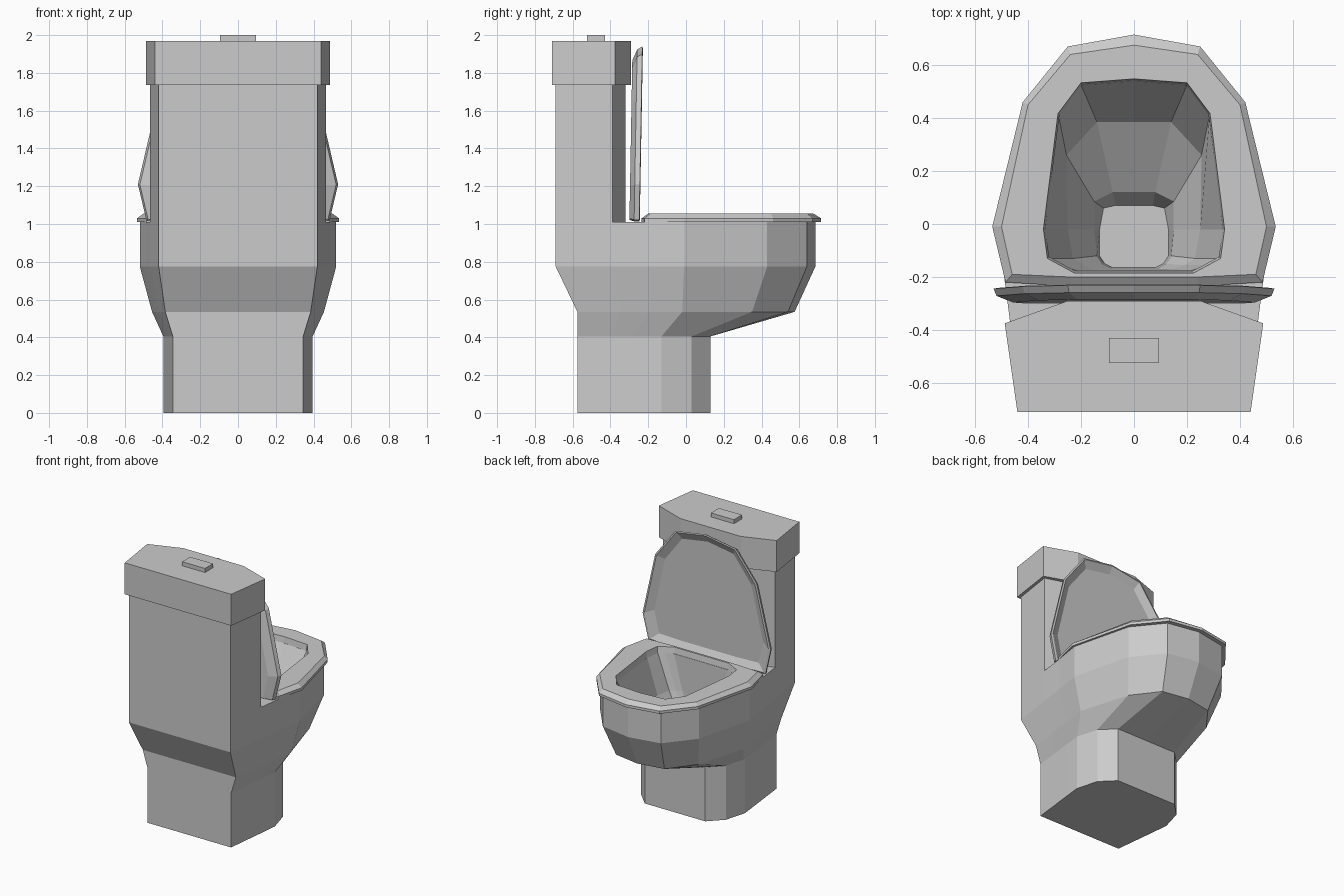
import bpy, bmesh

if "Cube" in bpy.data.objects:
    bpy.data.objects.remove(bpy.data.objects["Cube"])


def mirror(half):
    """Close a right-hand half outline (front to back) by mirroring it across x = 0."""
    return half + [(-x, v) for x, v in reversed(half) if x > 0]


def level(half, z):
    """Horizontal ring at height z."""
    return [(x, y, z) for x, y in mirror(half)]


def scaled(half, sx, sv, centre):
    return [(x * sx, centre + (v - centre) * sv) for x, v in half]


def loft(name, rings, closed=False):
    """Skin consecutive rings; cap the ends, or join last to first if closed."""
    bm = bmesh.new()
    vs = [[bm.verts.new(p) for p in r] for r in rings]
    n = len(vs[0])
    pairs = list(zip(vs, vs[1:]))
    if closed:
        pairs.append((vs[-1], vs[0]))
    else:
        bm.faces.new(vs[0])
        bm.faces.new(vs[-1])
    for a, b in pairs:
        for i in range(n):
            j = (i + 1) % n
            bm.faces.new((a[i], a[j], b[j], b[i]))
    bmesh.ops.recalc_face_normals(bm, faces=bm.faces[:])
    me = bpy.data.meshes.new(name)
    bm.to_mesh(me)
    bm.free()
    ob = bpy.data.objects.new(name, me)
    bpy.context.collection.objects.link(ob)
    return ob


# Pedestal and bowl: up the outside, over the rim, down the inside
base = [(0, .13), (.25, .13), (.35, .03), (.395, -.13), (.38, -.27), (.365, -.4), (.345, -.575)]
belly = [(0, .575), (.2, .54), (.345, .35), (.455, -.02), (.435, -.2), (.415, -.35), (.385, -.575)]
outer = [(0, .685), (.24, .64), (.41, .43), (.52, -.01), (.49, -.2), (.465, -.39), (.42, -.69)]
rim = [(0, .54), (.2, .525), (.285, .41), (.335, -.02), (.325, -.13), (.28, -.155), (.22, -.175)]
slope = [(0, .385), (.14, .385), (.255, .26), (.25, -.02), (.23, -.13), (.19, -.155), (.15, -.172)]
step = [(0, .12), (.08, .12), (.15, .085), (.15, -.02), (.14, -.12), (.12, -.15), (.085, -.168)]
drain = [(0, .07), (.07, .07), (.115, .06), (.13, -.02), (.13, -.12), (.11, -.15), (.08, -.165)]
loft("bowl_and_pedestal", [
    level(base, 0), level(base, .405), level(belly, .535), level(outer, .775),
    level(outer, 1.01), level(rim, 1.01), level(slope, .75), level(step, .58), level(drain, .5)])

# Seat ring with a chamfered outer edge
seat_out = [(0, .715), (.25, .67), (.42, .46), (.535, -.01), (.485, -.22), (.24, -.235)]
seat_top = [(0, .675), (.24, .64), (.4, .45), (.5, -.01), (.46, -.19), (.24, -.2)]
seat_in = [(0, .548), (.2, .533), (.287, .417), (.342, -.02), (.327, -.13), (.225, -.185)]
seat_low = scaled(seat_in, .98, .98, .18)
loft("seat", [level(seat_out, 1.01), level(seat_out, 1.03), level(seat_top, 1.055),
              level(seat_in, 1.055), level(seat_low, 1.01)], closed=True)

# Raised seat lid: shallow dish facing the bowl, leaning slightly forward at the top
lid = [(0, 1.94), (.25, 1.9), (.42, 1.68), (.53, 1.21), (.485, 1.02), (.25, 1.012)]


def upright(half, y):
    return [(x, y + .018 * (z - 1), z) for x, z in mirror(half)]


loft("seat_lid", [
    upright(scaled(lid, .86, .91, 1.12), -.3),
    upright(scaled(lid, .98, .98, 1.12), -.275),
    upright(lid, -.248),
    upright(scaled(lid, .97, .98, 1.45), -.245),
    upright(scaled(lid, .85, .87, 1.45), -.273)])

# Cistern, its cover and the flush button
tank = [(.24, -.32), (.465, -.39), (.42, -.69)]
cover = [(.25, -.29), (.488, -.375), (.44, -.71)]
button = [(.095, -.43), (.095, -.525)]
loft("cistern", [level(tank, 1.01), level(tank, 1.74)])
loft("cistern_cover", [level(cover, 1.735), level(cover, 1.97)])
loft("flush_button", [level(button, 1.96), level(button, 2.0)])
